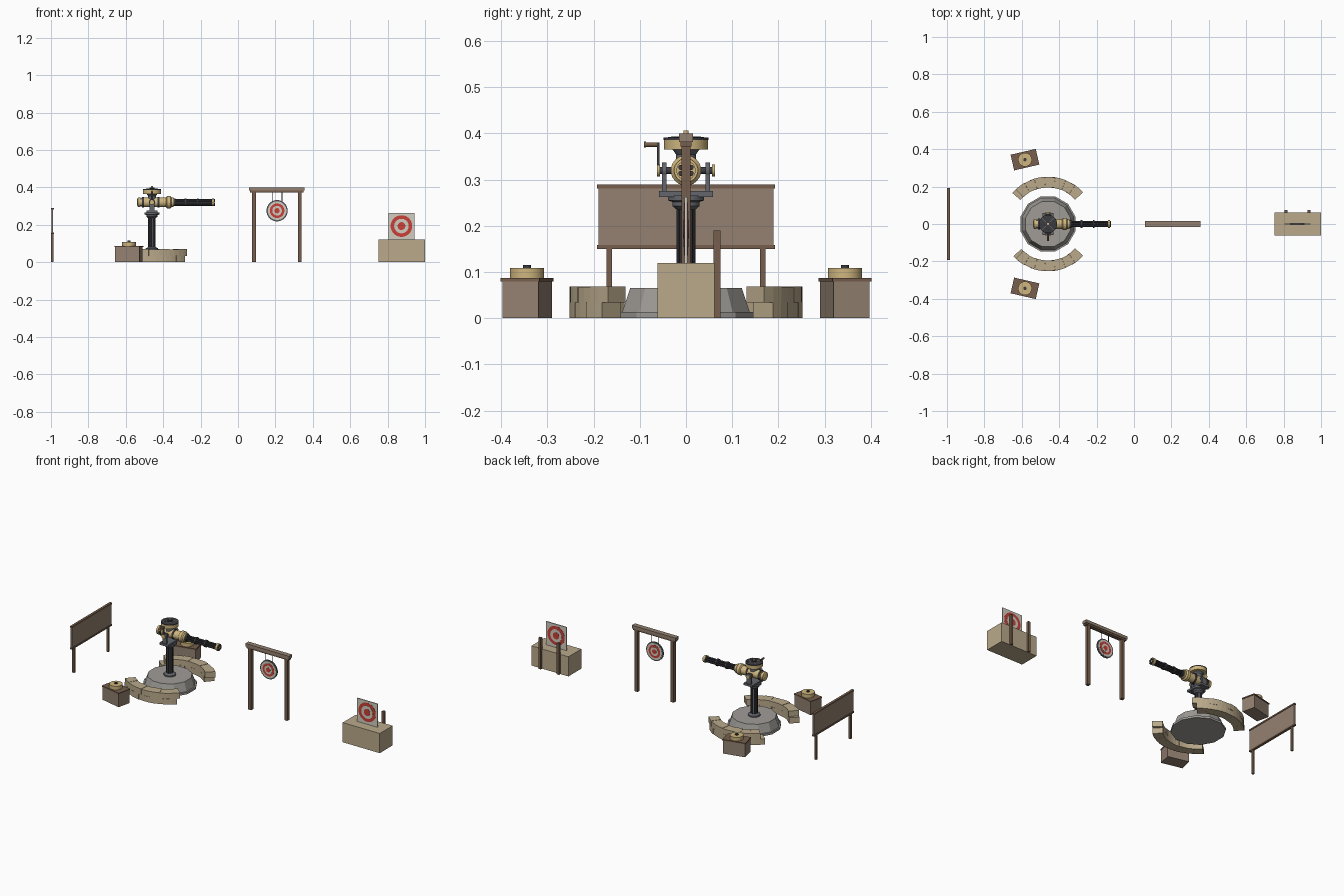
import bpy, bmesh, math
from mathutils import Matrix, Vector

if "Cube" in bpy.data.objects:
    bpy.data.objects.remove(bpy.data.objects["Cube"])

def mat(name, r, g, b):
    m = bpy.data.materials.new(name)
    m.diffuse_color = [(c / 255) ** 2.2 for c in (r, g, b)] + [1]
    m.use_nodes = True
    m.node_tree.nodes["Principled BSDF"].inputs["Base Color"].default_value = m.diffuse_color
    return m

GOLD = mat("brass", 205, 180, 125)
STEEL = mat("steel", 100, 102, 108)
DARK = mat("dark_steel", 62, 62, 66)
STONE = mat("stone", 158, 155, 150)
SAND = mat("sand", 184, 168, 138)
WOOD = mat("wood", 146, 128, 112)
BROWN = mat("brown_wood", 118, 95, 78)
RED = mat("red", 200, 66, 58)
WHITE = mat("off_white", 208, 204, 190)

def finish(name, bm, m):
    bmesh.ops.recalc_face_normals(bm, faces=bm.faces)
    me = bpy.data.meshes.new(name)
    bm.to_mesh(me)
    bm.free()
    me.materials.append(m)
    ob = bpy.data.objects.new(name, me)
    bpy.context.collection.objects.link(ob)
    return ob

def box(name, x, y, z, m, rot=0, pivot=(0, 0)):
    """Box from (min, max) ranges, turned about a vertical pivot."""
    bm = bmesh.new()
    bmesh.ops.create_cube(bm, size=1)
    for v in bm.verts:
        v.co = Vector([(a + b) / 2 + c * (b - a) for (a, b), c in zip((x, y, z), v.co)])
    p = Vector((*pivot, 0))
    bmesh.ops.transform(bm, verts=bm.verts, matrix=Matrix.Translation(p) @ Matrix.Rotation(rot, 4, 'Z') @ Matrix.Translation(-p))
    return finish(name, bm, m)

def lathe(name, axis, at, profile, m, n=20, smooth=True):
    """Revolve (radius, distance) points about an axis through 'at'."""
    bm = bmesh.new()
    rings = []
    for r, d in profile:
        ring = []
        for i in range(n):
            a = 2 * math.pi * (i + .5) / n
            u, v = r * math.cos(a), r * math.sin(a)
            co = {'X': (d, u, v), 'Y': (u, d, v), 'Z': (u, v, d)}[axis]
            ring.append(bm.verts.new(Vector(at) + Vector(co)))
        rings.append(ring)
    for p, q in zip(rings, rings[1:]):
        for i in range(n):
            bm.faces.new((p[i], p[(i + 1) % n], q[(i + 1) % n], q[i]))
    bm.faces.new(rings[0])
    bm.faces.new(rings[-1])
    ob = finish(name, bm, m)
    if smooth:
        bpy.context.view_layer.objects.active = ob
        ob.select_set(True)
        bpy.ops.object.shade_smooth_by_angle(angle=math.radians(35))
        ob.select_set(False)
    return ob

def cyl(name, axis, at, r, a, b, m, n=20):
    return lathe(name, axis, at, [(r, a), (r, b)], m, n)

GX, GZ = -.46, .32
O = (GX, 0, 0)

# Plinth and fluted column
lathe("plinth", 'Z', O, [(.152, 0), (.152, .013), (.143, .013), (.125, .065)], STONE, 12, False)
lathe("column_foot", 'Z', O, [(.034, .065), (.034, .073), (.022, .08)], STEEL)
cyl("column_core", 'Z', O, .016, .065, .25, STEEL)
for i in range(8):
    a = math.pi * i / 4
    cyl("column_rib", 'Z', (GX + .016 * math.cos(a), .016 * math.sin(a), 0), .0045, .07, .245, DARK, 8)
lathe("column_collar", 'Z', O, [(.02, .235), (.03, .243), (.03, .252), (.04, .255), (.04, .266)], STEEL)

# Yoke with trunnions
box("yoke_base", (GX - .03, GX + .03), (-.058, .058), (.262, .275), STEEL)
for s in (-1, 1):
    y0, y1 = sorted((s * .042, s * .052))
    box("yoke_arm", (GX - .014, GX + .014), (y0, y1), (.265, .32), STEEL)
    cyl("yoke_eye", 'Y', (GX, 0, GZ), .017, y0, y1, STEEL)
    cyl("trunnion", 'Y', (GX, 0, GZ), .008, *sorted((s * .02, s * .058)), DARK)
    cyl("trunnion_cap", 'Y', (GX, 0, GZ), .013, *sorted((s * .056, s * .063)), GOLD)

# Gun body
G = (0, 0, GZ)
cyl("breech", 'X', G, .026, -.515, -.38, GOLD)
lathe("rear_cap", 'X', G, [(.014, -.54), (.026, -.535), (.026, -.522), (.02, -.522), (.02, -.512)], GOLD)
for x in (-.512, -.43):
    cyl("body_band", 'X', G, .029, x, x + .01, DARK)
lathe("front_ring", 'X', G, [(.026, -.385), (.033, -.38), (.033, -.362), (.026, -.355), (.026, -.345)], GOLD)

# Barrels and clamps
for i in range(6):
    a = math.pi * i / 3 + math.pi / 6
    cyl("barrel", 'X', (0, .013 * math.cos(a), GZ + .013 * math.sin(a)), .0055, -.35, -.123, DARK, 10)
cyl("barrel_spindle", 'X', G, .006, -.35, -.135, STEEL, 10)
for x in (-.345, -.285, -.22):
    cyl("barrel_clamp", 'X', G, .021, x, x + .01, DARK)
cyl("muzzle_plate", 'X', G, .021, -.14, -.127, GOLD)

# Top drum
lathe("feed_neck", 'Z', O, [(.022, .335), (.022, .355), (.03, .366)], STEEL)
cyl("feed_drum", 'Z', O, .048, .365, .387, GOLD, 24)
lathe("drum_lid", 'Z', O, [(.049, .386), (.049, .391), (.014, .394), (.014, .4)], DARK, 24)
cyl("drum_knob", 'Z', O, .006, .4, .407, GOLD, 12)
for i in range(4):
    box("drum_lid_rib", (GX + .014, GX + .044), (-.002, .002), (.39, .394), STEEL, math.pi * (i + .5) / 2, (GX, 0))

# Crank
box("crank_arm", (GX - .005, GX + .005), (-.063, -.057), (.32, .38), DARK)
cyl("crank_handle", 'Y', (GX, 0, .376), .005, -.088, -.06, BROWN, 12)
cyl("crank_end", 'Y', (GX, 0, .376), .0065, -.091, -.087, BROWN, 12)

# Curved sandbag walls, two staggered courses each side
def wedge(name, a0, a1, r0, r1, z0, z1):
    bm = bmesh.new()
    prev = first = None
    for k in range(3):
        a = math.radians(a0 + (a1 - a0) * k / 2)
        c, s = math.cos(a), math.sin(a)
        cur = [bm.verts.new((GX + r * c, r * s, z)) for r, z in ((r0, z0), (r1, z0), (r1, z1), (r0, z1))]
        if prev:
            for i in range(4):
                bm.faces.new((prev[i], prev[(i + 1) % 4], cur[(i + 1) % 4], cur[i]))
        first, prev = first or cur, cur
    bm.faces.new(first)
    bm.faces.new(prev)
    finish(name, bm, SAND)

for start, z0, s in ((48, 0, 1), (42, .034, 1), (46, 0, -1), (42, .034, -1)):
    for i in range(7):
        a = start + 13 * i
        d = .0015 * (i % 2)
        wedge("sandbag", s * a, s * (a + 12.9), .195 + d, .253 - d, z0, z0 + .035 - d)

# Side crates with spare drums
for s in (-1, 1):
    c = (-.583, s * .344)
    rot = s * math.radians(13)
    X, Y = c
    box("supply_crate", (X - .066, X + .066), (Y - .04, Y + .04), (0, .08), WOOD, rot, c)
    box("supply_crate_lid", (X - .069, X + .069), (Y - .043, Y + .043), (.08, .087), BROWN, rot, c)
    cyl("spare_drum", 'Z', (X, Y, 0), .037, .087, .109, GOLD, 24)
    cyl("spare_drum_hub", 'Z', (X, Y, 0), .009, .109, .115, DARK, 12)

# Rear board
box("board_panel", (-.997, -.988), (-.19, .19), (.152, .287), WOOD)
for z in (.15, .281):
    box("board_rail", (-1, -.985), (-.193, .193), (z, z + .009), BROWN)
for s in (-1, 1):
    box("board_leg", (-.999, -.986), (s * .166 - .006, s * .166 + .006), (0, .155), BROWN)

# Gantry with hanging round target
for x in (.086, .33):
    box("gantry_post", (x - .01, x + .01), (-.01, .01), (0, .372), BROWN)
box("gantry_beam", (.065, .35), (-.012, .012), (.372, .383), BROWN)
box("gantry_cap", (.06, .355), (-.015, .015), (.382, .4), WOOD)
for x in (.183, .235):
    cyl("hanger", 'Z', (x, 0, 0), .002, .315, .375, DARK, 8)

def rings(name, x, z, spec):
    for i, (r, h, m) in enumerate(spec):
        cyl(f"{name}_ring", 'Y', (x, 0, z), r, -h, h, m, 24)

rings("hanging_target", .209, .275, ((.057, .004, STEEL), (.05, .005, WHITE), (.039, .006, RED), (.026, .007, WHITE), (.014, .008, RED)))

# Square target on a block wall
for j, cuts in enumerate(((.75, .80, .945, 1.0), (.75, .80, .95, 1.0))):
    for a, b in zip(cuts, cuts[1:]):
        box("wall_block", (a, b), (-.062, .062), (.06 * j, .06 * j + .06), SAND)
box("target_panel", (.805, .943), (-.003, .003), (.12, .262), WHITE)
rings("square_target", .874, .193, ((.058, .004, RED), (.039, .005, WHITE), (.021, .006, RED)))
for x in (.812, .936):
    box("wall_stake", (x - .008, x + .008), (.06, .075), (0, .19), BROWN)
